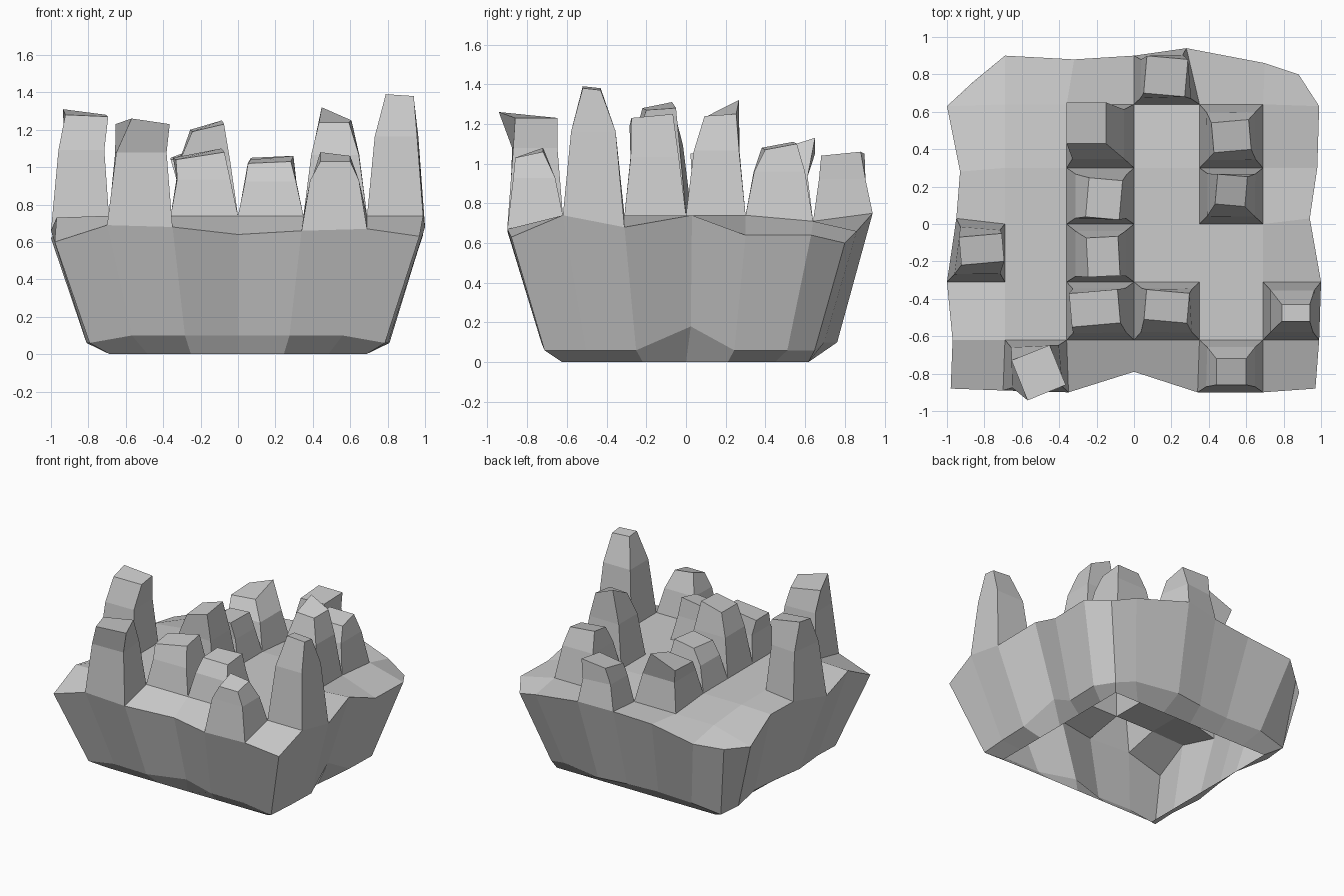
import bpy
import bmesh
from math import radians
from mathutils import Matrix, Vector

cube = bpy.data.objects.get("Cube")
if cube:
    bpy.data.objects.remove(cube, do_unlink=True)

stone = bpy.data.materials.new("grey_stone")
stone.use_nodes = True
GREY = (0.6, 0.6, 0.6, 1.0)
stone.diffuse_color = GREY
stone.node_tree.nodes["Principled BSDF"].inputs["Base Color"].default_value = GREY


def finish(bm, name):
    """Turn a bmesh into a flat shaded stone object."""
    mesh = bpy.data.meshes.new(name)
    bm.to_mesh(mesh)
    bm.free()
    mesh.materials.append(stone)
    obj = bpy.data.objects.new(name, mesh)
    bpy.context.collection.objects.link(obj)
    return obj


# Layout, in hundredths: a grid of six by six cells with an uneven rim
N = 6
LINES_X = [-98, -69, -36, 0, 35, 69, 98]
LINES_Y = [-89, -62, -31, 0, 30, 64, 88]
RIM_FRONT = [(-98, -88, 60), (-70, -89, 69), (-35, -90, 68), (0, -79, 64),
             (34, -90, 66), (69, -90, 67)]
RIM_LEFT = [(97, -88, 63), (99, -62, 74), (100, -31, 68), (94, 3, 74),
            (98, 30, 64), (99, 63, 64)]
RIM_BACK = [(88, 80, 60), (70, 86, 66), (28, 94, 75), (0, 90, 73),
            (-32, 88, 71), (-69, 90, 66)]
RIM_RIGHT = [(-86, 76, 61), (-100, 63, 62), (-93, 28, 72), (-95, 3, 73),
             (-100, -31, 66), (-97, -62, 73)]

# Walk round the grid border: front, left, back, right
border = ([(i, 0) for i in range(N)] + [(N, j) for j in range(N)]
          + [(N - i, N) for i in range(N)] + [(0, N - j) for j in range(N)])
rim = RIM_FRONT + RIM_LEFT + RIM_BACK + RIM_RIGHT
ground = {(i, j): Vector((LINES_X[i], LINES_Y[j], 71 if j == 5 else 74)) / 100
          for i in range(N + 1) for j in range(N + 1)}
for key, point in zip(border, rim):
    ground[key] = Vector(point) / 100

# Spires: cell -> top rectangle (x0, x1, y0, y1), height, rise of the other
# three corners going round, and a twist of the top in degrees
SPIRES = {
    (0, 2): (-93, -70, -21, -6, 128, -1, 0, 3, 5),
    (1, 0): (-62, -40, -91, -68, 126, -3, -3, -3, 22),
    (2, 1): (-34, -8, -54, -36, 104, 4, 6, 1, 5),
    (3, 1): (6, 29, -52, -36, 102, 1, 4, 2, -5),
    (2, 2): (-25, -8, -28, -7, 119, 4, 6, 1, 3),
    (2, 3): (-25, -7, 3, 24, 103, 2, 3, 1, -5),
    (2, 4): (-36, -15, 43, 65, 104, 2, 9, 1, 0),
    (4, 3): (44, 60, 10, 26, 124, 0, 1, 8, -5),
    (4, 4): (42, 62, 39, 55, 108, -1, 2, 3, 5),
    (3, 5): (6, 28, 69, 89, 102, 2, 4, 3, -5),
    (4, 0): (44, 60, -86, -72, 103, 0, 3, 5, 0),
    (5, 1): (79, 94, -52, -43, 139, -1, -2, -1, 0),
}


def cell_keys(i, j):
    return [(i, j), (i + 1, j), (i + 1, j + 1), (i, j + 1)]


# Rock shell, open underneath: ground, sloping walls and a bevelled foot
bm = bmesh.new()
top = {k: bm.verts.new(p) for k, p in ground.items()}
foot, hem = {}, {}
for i, j in border:
    p = ground[i, j]
    z = 0.18 if (i, j) == (N, 3) else 0.06 if i in (0, N) else 0.1
    scale = 0.92 if (i, j) == (0, N) else 0.81
    foot[i, j] = bm.verts.new((p.x * scale, p.y * scale, z))
    hem[i, j] = bm.verts.new((LINES_X[i] * 0.007, LINES_Y[j] * 0.007, 0))
for i in range(N):
    for j in range(N):
        if (i, j) not in SPIRES:
            bm.faces.new([top[k] for k in cell_keys(i, j)])
for a, b in zip(border, border[1:] + border[:1]):
    bm.faces.new((foot[a], foot[b], top[b], top[a]))
    bm.faces.new((hem[a], hem[b], foot[b], foot[a]))
finish(bm, "rock_body")

# Spires: each rises from its cell through a shoulder ring to a tilted top
for number, (cell, shape) in enumerate(SPIRES.items(), 1):
    x0, x1, y0, y1, z, *rises, twist = shape
    base = [ground[k] for k in cell_keys(*cell)]
    centre = sum(base, Vector()) / 4
    spin = Matrix.Rotation(radians(twist), 3, "Z")
    middle = Vector((x0 + x1, y0 + y1, 0)) / 200
    corners = zip((x0, x1, x1, x0), (y0, y0, y1, y1), [0] + rises)
    tip = [middle + spin @ (Vector((x, y, z + rise)) / 100 - middle)
           for x, y, rise in corners]
    shoulder = []
    for p, t in zip(base, tip):
        q = p.lerp(centre, 0.2).lerp(t, 0.15)
        q.z = 0.74 + (z / 100 - 0.74) * 0.65
        shoulder.append(q)
    bm = bmesh.new()
    rings = [[bm.verts.new(p) for p in ring] for ring in (base, shoulder, tip)]
    for low, high in zip(rings, rings[1:]):
        for k in range(4):
            n = (k + 1) % 4
            bm.faces.new((low[k], low[n], high[n], high[k]))
    bm.faces.new(rings[-1])
    finish(bm, f"spire_{number}")
